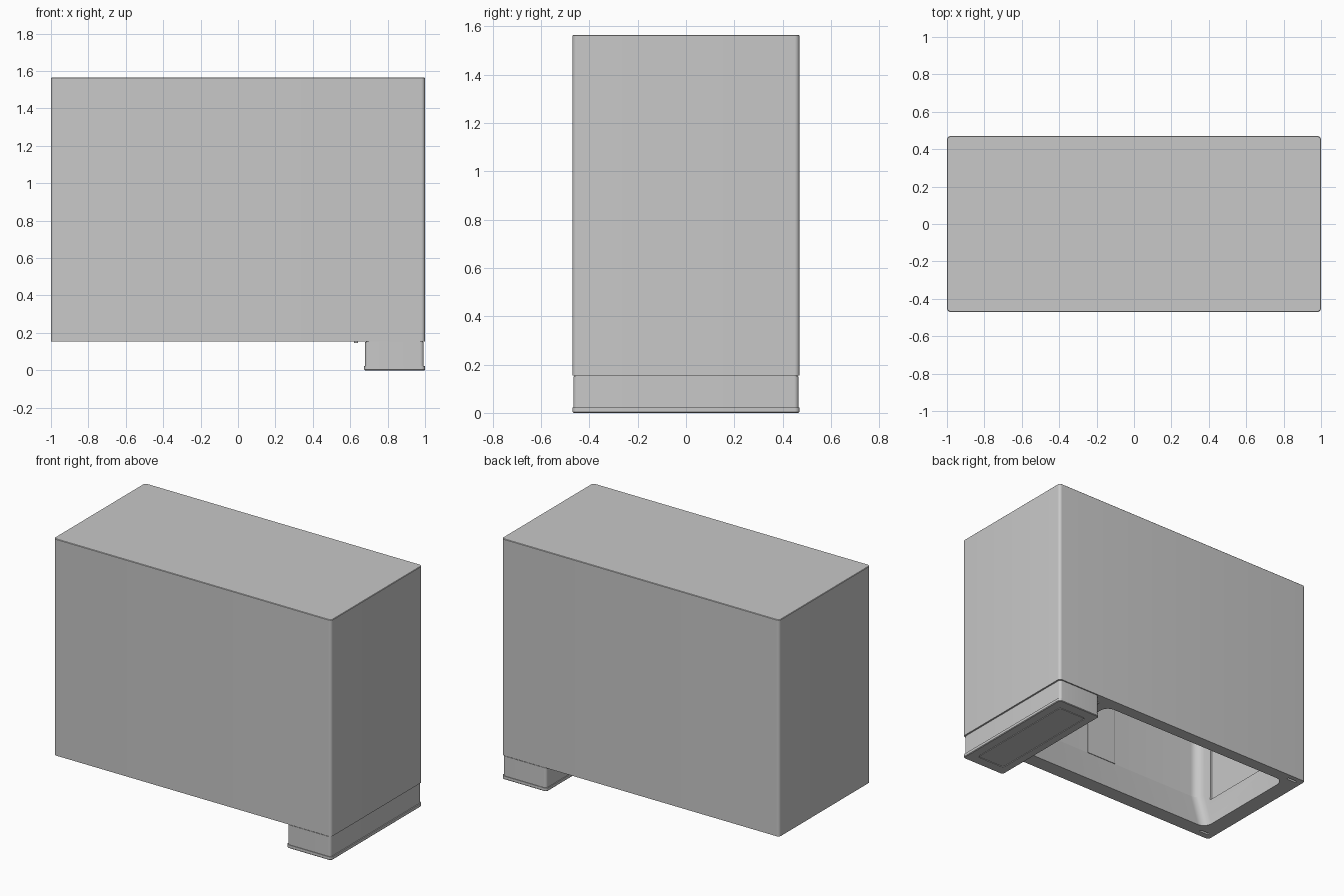
import bpy, bmesh, math

cube = bpy.data.objects.get("Cube")
if cube:
    bpy.data.objects.remove(cube, do_unlink=True)

grey = bpy.data.materials.new("plain grey")
grey.use_nodes = True
COLOUR = (0.58, 0.58, 0.58, 1)
grey.diffuse_color = COLOUR
grey.node_tree.nodes["Principled BSDF"].inputs["Base Color"].default_value = COLOUR


def ring(x0, x1, y0, y1, r, z, steps=8):
    """Rounded rectangle at height z, counter-clockwise from above."""
    pts = []
    corners = [(x1 - r, y1 - r), (x0 + r, y1 - r), (x0 + r, y0 + r), (x1 - r, y0 + r)]
    for i, (cx, cy) in enumerate(corners):
        for k in range(steps + 1):
            a = math.pi / 2 * (i + k / steps)
            pts.append((cx + r * math.cos(a), cy + r * math.sin(a), z))
    return pts


def loft(name, rings):
    """Closed solid through successive rings, capped at both ends."""
    bm = bmesh.new()
    loops = [[bm.verts.new(p) for p in pts] for pts in rings]
    n = len(loops[0])
    for a, b in zip(loops, loops[1:]):
        for i in range(n):
            j = (i + 1) % n
            bm.faces.new((a[i], a[j], b[j], b[i]))
    bm.faces.new(loops[0])
    bm.faces.new(loops[-1])
    bmesh.ops.recalc_face_normals(bm, faces=bm.faces)
    mesh = bpy.data.meshes.new(name)
    bm.to_mesh(mesh)
    bm.free()
    mesh.materials.append(grey)
    obj = bpy.data.objects.new(name, mesh)
    bpy.context.collection.objects.link(obj)
    return obj


def block(name, x0, x1, y0, y1, z0, z1, r=0.004):
    return loft(name, [ring(x0, x1, y0, y1, r, z, 2) for z in (z0, z1)])


def activate(obj):
    bpy.ops.object.select_all(action='DESELECT')
    obj.select_set(True)
    bpy.context.view_layer.objects.active = obj


def cut(obj, cutter):
    activate(obj)
    mod = obj.modifiers.new("cut", 'BOOLEAN')
    mod.operation = 'DIFFERENCE'
    mod.solver = 'EXACT'
    mod.object = cutter
    bpy.ops.object.modifier_apply(modifier=mod.name)
    bpy.data.objects.remove(cutter, do_unlink=True)


# Hollow housing: outer skin from the top down, then up inside through the opening
TOP, BASE, HY = 1.565, 0.155, 0.47
housing = loft("housing", [
    ring(-0.997, 0.997, -HY + 0.003, HY - 0.003, 0.017, TOP),
    ring(-1, 1, -HY, HY, 0.02, TOP - 0.003),
    ring(-1, 1, -HY, HY, 0.02, BASE),
    ring(-0.89, 0.55, -0.37, 0.39, 0.06, BASE),
    ring(-0.90, 0.57, -0.45, 0.45, 0.06, 0.40),
    ring(-0.90, 0.57, -0.45, 0.45, 0.06, 1.47),
])

# Shallow recessed panel in the end wall, and two slots in the rim
cut(housing, block("panel_cutter", -0.912, -0.86, -0.33, 0.20, 0.34, 1.20))
for y in (-0.42, 0.43):
    cut(housing, block("slot_cutter", -0.96, -0.89, y - 0.008, y + 0.008, BASE - 0.05, BASE + 0.03))

# Faint ribs on the long inner walls
for name, y0, y1 in (("front_rib", -0.46, -0.446), ("back_rib", 0.446, 0.46)):
    block(name, -0.22, 0, y0, y1, 0.40, 1.475)

# Small locating tabs beside the foot
for name, y in (("front_tab", -0.245), ("back_tab", 0.365)):
    block(name, 0.62, 0.642, y - 0.035, y + 0.035, 0.147, BASE + 0.01)

# Foot block, tucked just under the housing
foot = loft("foot", [ring(0.68, 0.993, -0.466, 0.466, 0.018, z) for z in (0.151, 0.015)])

# Narrow neck joining the foot to the housing
neck = loft("foot_neck", [ring(0.684, 0.989, -0.462, 0.462, 0.016, z) for z in (0.16, 0.145)])

# Base plate with a grooved outline underneath
plate = loft("foot_plate", [
    ring(0.675, 1, -HY, HY, 0.02, 0.022),
    ring(0.675, 1, -HY, HY, 0.02, 0.004),
    ring(0.679, 0.996, -HY + 0.004, HY - 0.004, 0.016, 0),
    ring(0.73, 0.94, -0.40, 0.40, 0.02, 0),
    ring(0.73, 0.94, -0.40, 0.40, 0.02, 0.004),
    ring(0.736, 0.934, -0.394, 0.394, 0.014, 0.004),
    ring(0.736, 0.934, -0.394, 0.394, 0.014, 0),
])

for obj in (housing, foot, neck, plate):
    activate(obj)
    bpy.ops.object.shade_smooth_by_angle(angle=math.radians(14))
